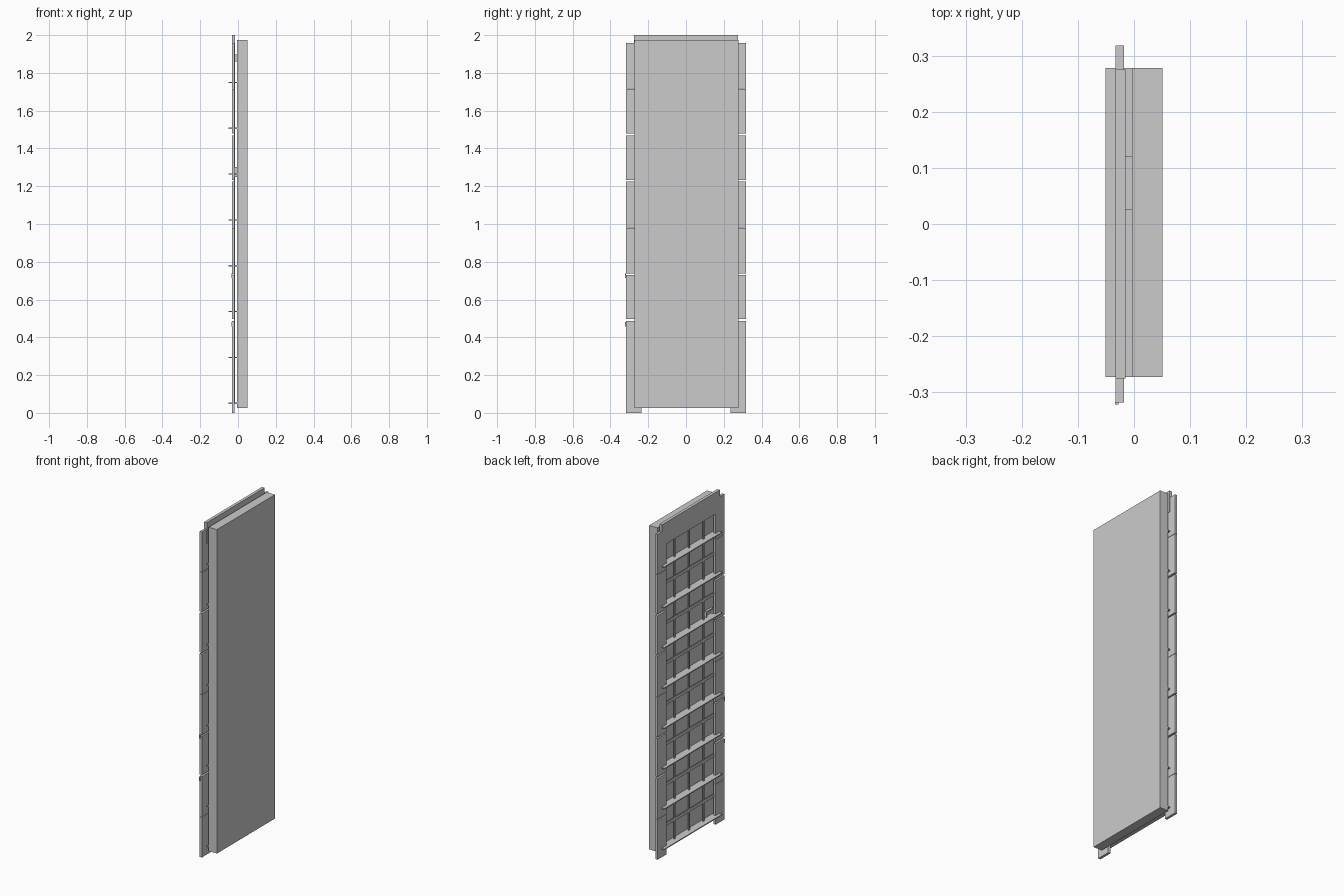
import bpy

if "Cube" in bpy.data.objects:
    bpy.data.objects.remove(bpy.data.objects["Cube"])


def box(name, x, y, z):
    """Axis-aligned box from (min, max) ranges."""
    xs, ys, zs = sorted(x), sorted(y), sorted(z)
    v = [(a, b, c) for a in xs for b in ys for c in zs]
    f = [(0, 1, 3, 2), (4, 6, 7, 5), (0, 4, 5, 1),
         (2, 3, 7, 6), (0, 2, 6, 4), (1, 5, 7, 3)]
    me = bpy.data.meshes.new(name)
    me.from_pydata(v, [], f)
    ob = bpy.data.objects.new(name, me)
    bpy.context.collection.objects.link(ob)
    return ob


# Solid panel behind the frame
box("main_panel", (-0.004, 0.051), (-0.273, 0.278), (0.025, 1.975))

# Side stiles built from stacked blocks
joints = [0.0, 0.243, 0.492, 0.733, 0.98, 1.228, 1.473, 1.717, 1.96]
gaps = {0.492: 0.005, 0.733: 0.004, 1.228: 0.004, 1.473: 0.005}
for s, side in ((1, "left"), (-1, "right")):
    for i, (lo, hi) in enumerate(zip(joints, joints[1:])):
        g0, g1 = gaps.get(lo, 0.001), gaps.get(hi, 0.001)
        if i == 0:
            g0 = 0
        box(f"{side}_stile_block_{i}", (-0.033, -0.018),
            (s * 0.235, s * 0.318), (lo + g0, hi - g1))

# Header across the top
box("header", (-0.033, -0.015), (-0.275, 0.275), (1.87, 2.0))

# Thin shelves
for i in range(8):
    z = 0.051 + i * 0.2427
    box(f"shelf_{i}", (-0.051, -0.003), (-0.273, 0.278), (z - 0.003, z + 0.003))

# Lattice bars between the stiles
for i in range(3):
    y = (i - 1) * 0.138
    box(f"upright_bar_{i}", (-0.022, -0.016), (y - 0.005, y + 0.005), (0.05, 1.87))
for i in range(8):
    z = 0.172 + i * 0.2427
    if z < 1.87:
        box(f"cross_bar_{i}", (-0.022, -0.016), (-0.235, 0.235), (z - 0.009, z + 0.009))


# Small open clips joining frame and panel
def clip(name, y0, y1, z0, z1):
    x, t = (-0.018, -0.003), 0.005
    box(name + "_top", x, (y0, y1), (z1 - t, z1))
    for y, end in ((y0, "a"), (y1 - t, "b")):
        box(f"{name}_side_{end}", x, (y, y + t), (z0, z1))


clip("upper_clip", 0.025, 0.12, 1.86, 1.897)
clip("side_clip", -0.235, -0.17, 1.25, 1.302)

# Tiny tabs on the outer edge of the right stile
for z in (0.47, 0.725):
    box("edge_tab", (-0.034, -0.028), (-0.322, -0.317), (z - 0.012, z + 0.012))
